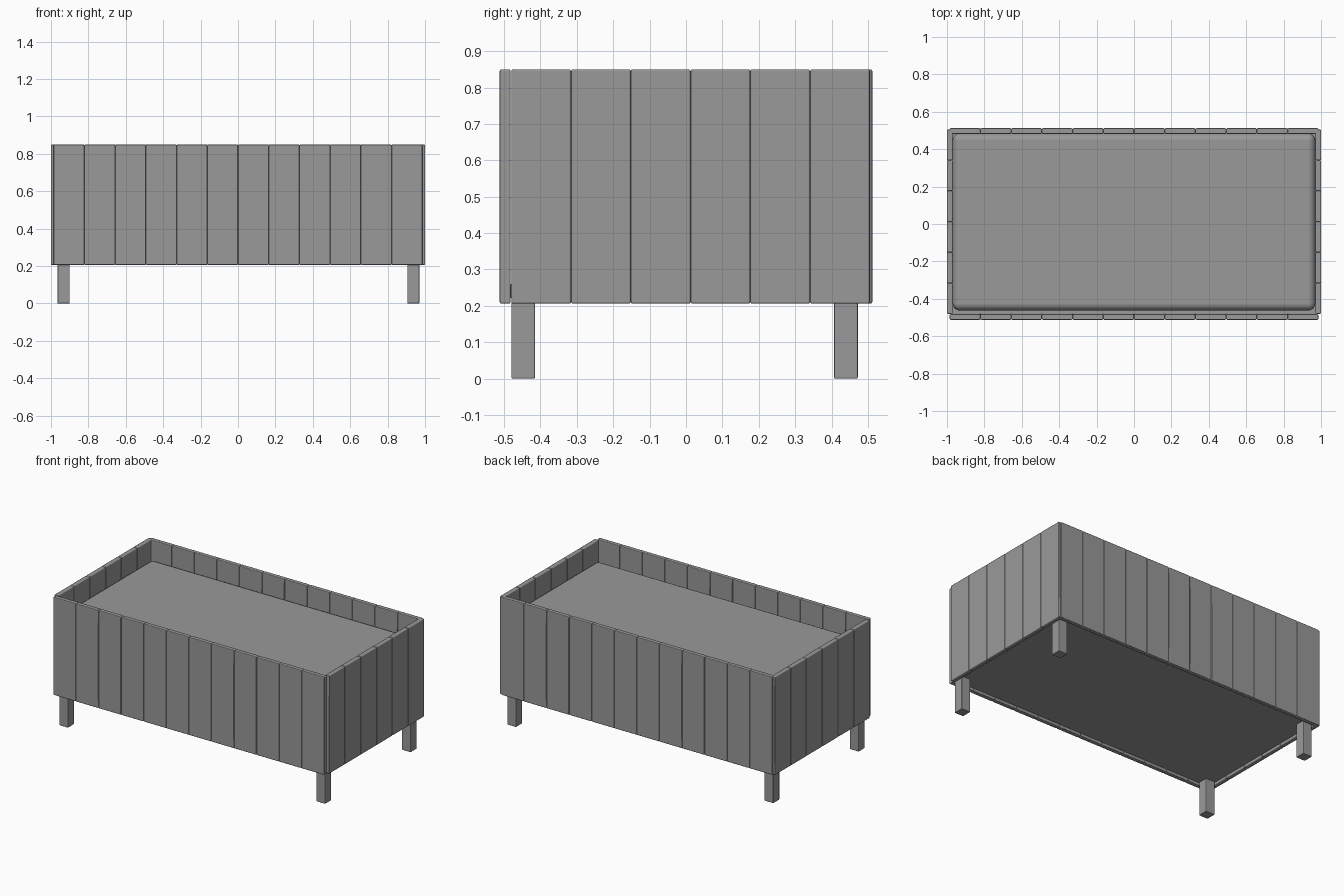
import bpy

if "Cube" in bpy.data.objects:
    bpy.data.objects.remove(bpy.data.objects["Cube"], do_unlink=True)

grey = bpy.data.materials.new("grey")
grey.use_nodes = True
colour = (0.32, 0.32, 0.32, 1)
grey.diffuse_color = colour
grey.node_tree.nodes["Principled BSDF"].inputs["Base Color"].default_value = colour


def box(name, low, high, bevel, segments=2):
    """Bevelled box between two opposite corners, with flat-looking sides."""
    centre = [(a + b) / 2 for a, b in zip(low, high)]
    bpy.ops.mesh.primitive_cube_add(size=1, location=centre)
    ob = bpy.context.object
    ob.name = name
    ob.scale = [b - a for a, b in zip(low, high)]
    bpy.ops.object.transform_apply(location=False, rotation=False, scale=True)
    bpy.ops.object.shade_smooth()
    mod = ob.modifiers.new("rounded_edges", "BEVEL")
    mod.width = bevel
    mod.segments = segments
    mod.harden_normals = True
    bpy.ops.object.modifier_apply(modifier=mod.name)
    ob.data.materials.append(grey)


BOTTOM, TOP = 0.206, 0.85
PITCH = 0.1642
THICK = 0.03

# Long walls: twelve upright planks each
for wall, y in (("front", -0.512), ("back", 0.482)):
    for i in range(12):
        x = (i - 6) * PITCH
        box(f"{wall}_plank_{i + 1}", (x, y, BOTTOM),
            (x + PITCH, y + THICK, TOP), 0.005)

# Short walls: six upright planks each
for wall, x in (("right", -1.0), ("left", 1.0 - THICK)):
    for i in range(6):
        y = -0.48 + i * PITCH
        box(f"{wall}_plank_{i + 1}", (x, y, BOTTOM),
            (x + THICK, y + PITCH, TOP), 0.005)

# Floor board closing the underside
box("floor_board", (-0.971, -0.483, 0.222), (0.971, 0.483, 0.26), 0.003)

# Soil filling with softly rounded edges
box("soil", (-0.97, -0.463, 0.25), (0.97, 0.485, 0.73), 0.04, 5)

# Four square legs running up to the floor board
for side, x in (("right", -0.965), ("left", 0.905)):
    for end, y in (("front", -0.48), ("back", 0.407)):
        box(f"{end}_{side}_leg", (x, y, 0), (x + 0.065, y + 0.065, 0.24), 0.004)
